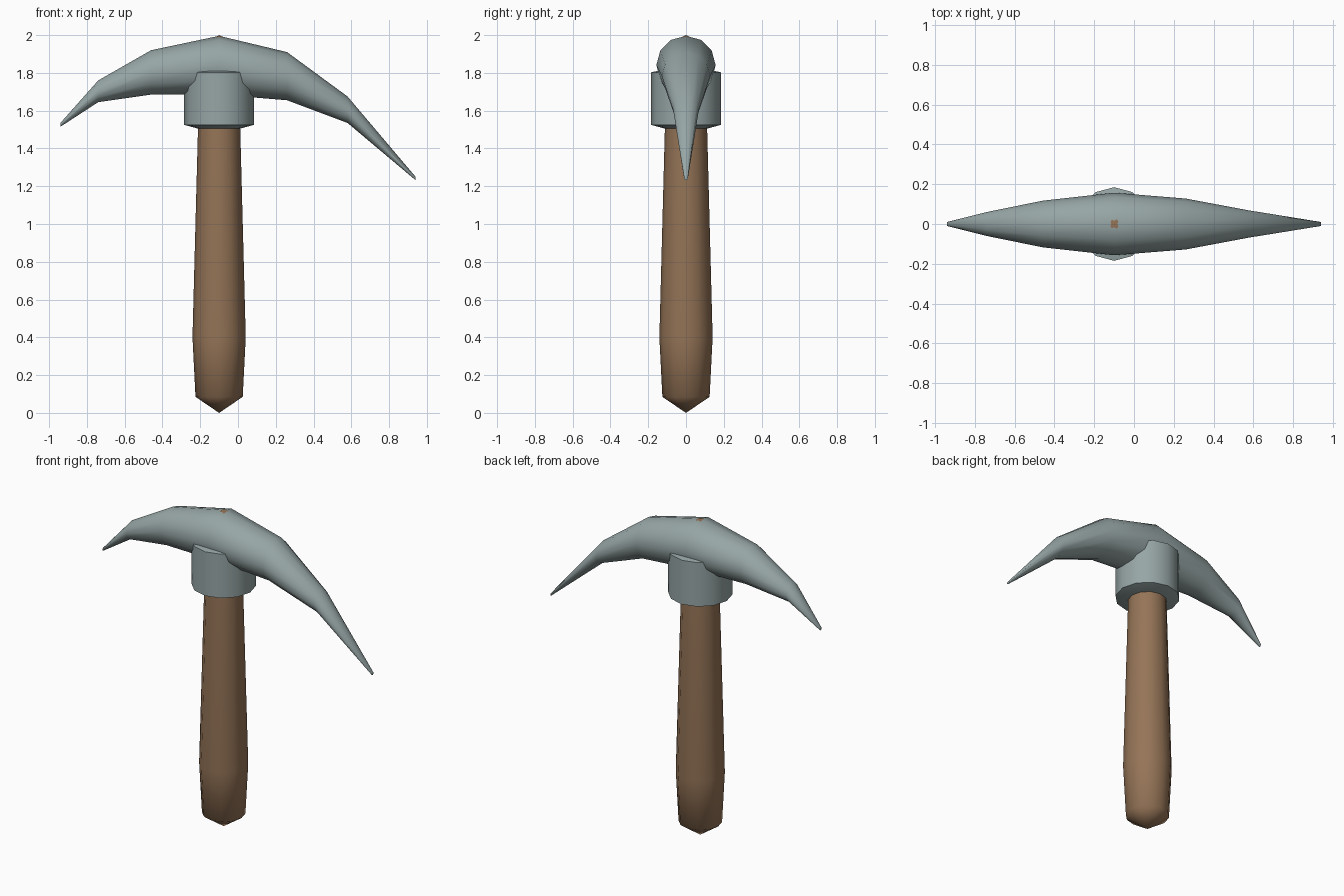
import bpy, bmesh, math

if "Cube" in bpy.data.objects:
    bpy.data.objects.remove(bpy.data.objects["Cube"])

SIDES = 12
AXIS_X = -0.10  # handle axis


def material(name, rgb):
    m = bpy.data.materials.new(name)
    m.diffuse_color = (*rgb, 1)
    m.use_nodes = True
    m.node_tree.nodes["Principled BSDF"].inputs["Base Color"].default_value = m.diffuse_color
    return m


def loft(name, rings, mat, smooth_angle):
    """Skin a list of 12-point rings; single-point rings become tips, open ends get caps."""
    bm = bmesh.new()
    loops = [[bm.verts.new(p) for p in ring] for ring in rings]
    for a, b in zip(loops, loops[1:]):
        for i in range(SIDES):
            j = (i + 1) % SIDES
            quad = [a[i % len(a)], a[j % len(a)], b[j % len(b)], b[i % len(b)]]
            bm.faces.new(list(dict.fromkeys(quad)))
    for end in (loops[0], loops[-1]):
        if len(end) > 1:
            bm.faces.new(end)
    bmesh.ops.recalc_face_normals(bm, faces=bm.faces)
    mesh = bpy.data.meshes.new(name)
    bm.to_mesh(mesh)
    bm.free()
    mesh.materials.append(mat)
    ob = bpy.data.objects.new(name, mesh)
    bpy.context.collection.objects.link(ob)
    bpy.ops.object.select_all(action='DESELECT')
    ob.select_set(True)
    bpy.context.view_layer.objects.active = ob
    bpy.ops.object.shade_smooth_by_angle(angle=math.radians(smooth_angle))
    return ob


angles = [2 * math.pi * i / SIDES for i in range(SIDES)]


def turned_ring(r, z):
    if r == 0:
        return [(AXIS_X, 0, z)]
    return [(AXIS_X + r * math.cos(a), r * math.sin(a), z) for a in angles]


def head_ring(x, top, bottom, half_width):
    mid, half = (top + bottom) / 2, (top - bottom) / 2
    return [(x, half_width * math.sin(a), mid + half * math.cos(a)) for a in angles]


wood = material("brown wood", (0.30, 0.175, 0.095))
steel = material("grey steel", (0.31, 0.38, 0.38))

# Handle: tapered shaft whose pointed end just pokes through the head
handle = [(0, 0), (0.125, 0.085), (0.141, 0.40), (0.112, 1.50), (0.10, 1.95), (0, 2.0)]
loft("handle", [turned_ring(r, z) for r, z in handle], wood, 60)

# Collar: socket under the head
collar = [(0.112, 1.505), (0.185, 1.525), (0.185, 1.803), (0.11, 1.82)]
loft("collar", [turned_ring(r, z) for r, z in collar], steel, 60)

# Head: curved double-pointed pick; x, top, bottom, half width
head = [(-0.94, 1.535, 1.515, 0.01), (-0.74, 1.76, 1.645, 0.06),
        (-0.46, 1.92, 1.685, 0.117), (AXIS_X, 1.996, 1.685, 0.157),
        (0.26, 1.91, 1.655, 0.128), (0.58, 1.675, 1.535, 0.068),
        (0.94, 1.25, 1.232, 0.01)]
loft("pick_head", [head_ring(*h) for h in head], steel, 60)
